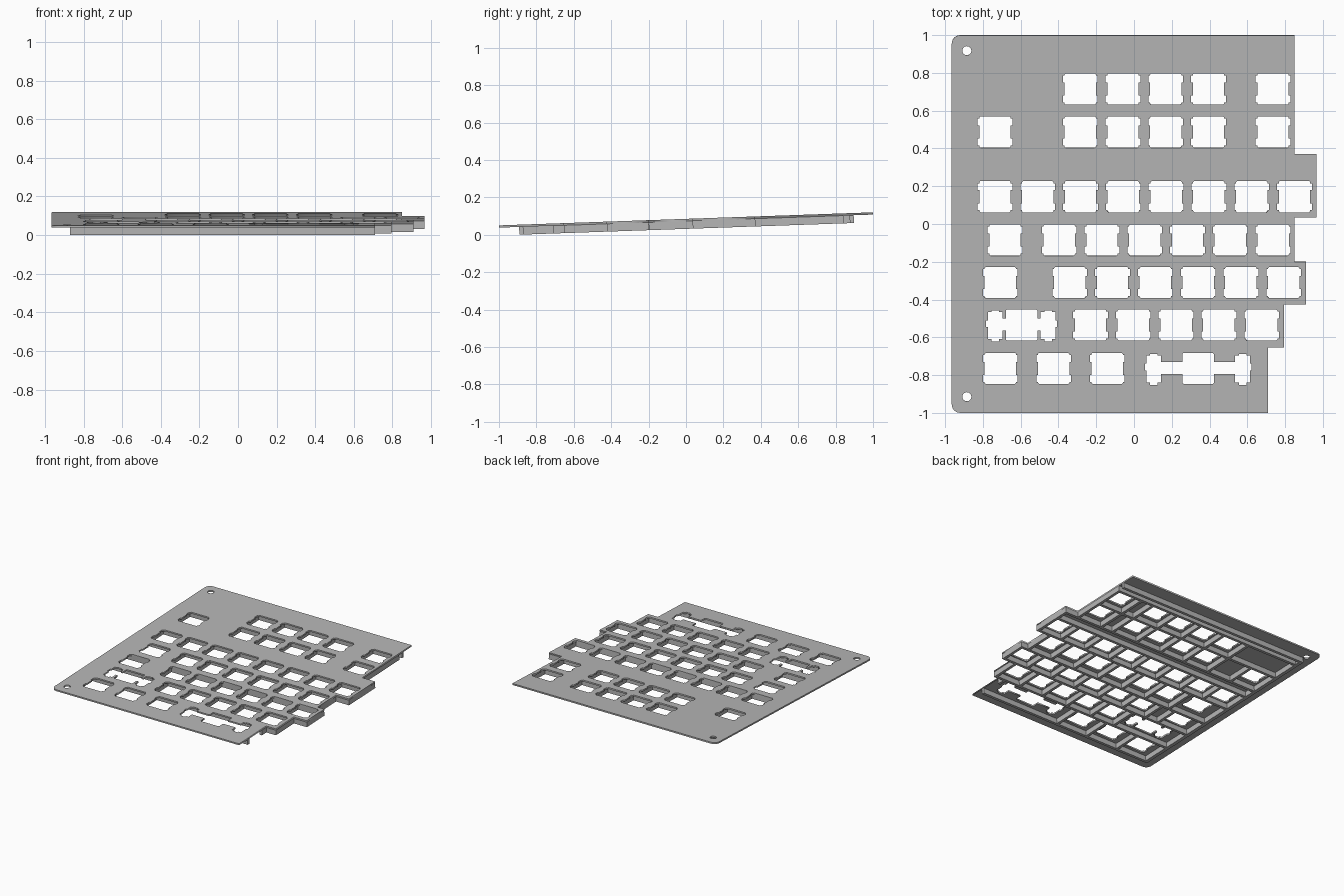
import bpy, bmesh, math
from mathutils import Matrix

U = 0.2265            # key pitch
T = 0.006             # half plate thickness
RIB = 0.022           # rib width
DEPTH = 0.0475        # rib reach below plate middle
TILT = Matrix.Translation((0, 0, 0.079)) @ Matrix.Rotation(math.radians(2), 4, 'X')

cube = bpy.data.objects.get("Cube")
if cube:
    bpy.data.objects.remove(cube, do_unlink=True)

grey = bpy.data.materials.new("plate grey")
grey.use_nodes = True
grey.diffuse_color = (0.47, 0.47, 0.47, 1)
grey.node_tree.nodes["Principled BSDF"].inputs["Base Color"].default_value = (0.47, 0.47, 0.47, 1)


def run(start, count):
    return [(start + i * U, 1) for i in range(count)]


# Key rows: key centre y, rib span in y, right edge, keys (x, width in pitches)
rows = [
    (0.715, 0.60, 0.83, 0.85, run(-0.285, 4) + [(0.736, 1)]),
    (0.487, 0.37, 0.60, 0.85, [(-0.736, 1)] + run(-0.285, 4) + [(0.736, 1)]),
    (0.145, 0.04, 0.26, 0.965, run(-0.736, 8)),
    (-0.085, -0.20, 0.04, 0.85, [(-0.683, 1.5)] + run(-0.396, 6)),
    (-0.31, -0.42, -0.21, 0.91, [(-0.708, 1.25)] + run(-0.34, 6)),
    (-0.535, -0.65, -0.42, 0.795, [(-0.595, 2.25)] + run(-0.23, 5)),
    (-0.765, -0.88, -0.65, 0.71, [(-0.708, 1.25), (-0.425, 1.25), (-0.142, 1.25), (0.34, 3)]),
]


def arc(cx, cy, r, a0, a1, n):
    return [(cx + r * math.cos(math.radians(a0 + (a1 - a0) * i / n)),
             cy + r * math.sin(math.radians(a0 + (a1 - a0) * i / n))) for i in range(n + 1)]


def mirrored(half):
    """Close a right-hand outline, listed top to bottom, with its mirror image."""
    return half + [(-x, y) for x, y in reversed(half)]


def key_hole():
    h, n = 0.083, 0.092
    upper = [(h - 0.006, h), (h, h - 0.006), (h, 0.071), (n, 0.071), (n, 0.035), (h, 0.035)]
    return mirrored(upper + [(x, -y) for x, y in reversed(upper)])


def wide_hole(d):
    """Key opening joined by a channel to a stabiliser pocket on each side."""
    h, a, b = 0.083, d - 0.039, d + 0.039
    return mirrored([
        (h - 0.006, h), (h, h - 0.006), (h, 0.035), (a, 0.035), (a, 0.068),
        (d - 0.02, 0.068), (d - 0.02, 0.076), (d + 0.02, 0.076), (d + 0.02, 0.068),
        (b, 0.068), (b, 0.025), (b + 0.009, 0.025), (b + 0.009, -0.01), (b, -0.01),
        (b, -0.075), (d + 0.02, -0.075), (d + 0.02, -0.088), (d - 0.02, -0.088),
        (d - 0.02, -0.075), (a, -0.075), (a, -0.03), (h, -0.03), (h, -h + 0.006),
        (h - 0.006, -h)])


# Plate: stepped outline with every opening as an inner loop
outline = [(0.71, -1), (0.71, -0.655), (0.795, -0.655), (0.795, -0.425), (0.91, -0.425),
           (0.91, -0.2), (0.85, -0.2), (0.85, 0.034), (0.965, 0.034), (0.965, 0.37),
           (0.85, 0.37), (0.85, 1)]
outline += arc(-0.92, 0.955, 0.045, 90, 180, 8) + arc(-0.92, -0.955, 0.045, 180, 270, 8)
loops = [outline] + [arc(-0.885, y, 0.024, 0, 345, 23) for y in (0.918, -0.915)]
for y, _, _, _, keys in rows:
    for x, w in keys:
        shape = wide_hole(0.235 if w == 3 else 0.14) if w > 2 else key_hole()
        loops.append([(x + px, y + py) for px, py in shape])

curve = bpy.data.curves.new("switch_plate", 'CURVE')
curve.dimensions = '2D'
curve.fill_mode = 'BOTH'
curve.extrude = T
for loop in loops:
    spline = curve.splines.new('POLY')
    spline.points.add(len(loop) - 1)
    for point, (x, y) in zip(spline.points, loop):
        point.co = (x, y, 0, 1)
    spline.use_cyclic_u = True
curve.materials.append(grey)
plate = bpy.data.objects.new("switch_plate", curve)
bpy.context.collection.objects.link(plate)
plate.matrix_world = TILT
bpy.context.view_layer.objects.active = plate
plate.select_set(True)
bpy.ops.object.convert(target='MESH')


def ribs(name, boxes):
    """One object made of upright bars given as (x0, x1, y0, y1)."""
    bm = bmesh.new()
    top, bottom = -T + 0.002, -DEPTH
    for x0, x1, y0, y1 in boxes:
        m = Matrix.Translation(((x0 + x1) / 2, (y0 + y1) / 2, (top + bottom) / 2))
        bmesh.ops.create_cube(bm, size=1, matrix=m @ Matrix.Diagonal((x1 - x0, y1 - y0, top - bottom, 1)))
    mesh = bpy.data.meshes.new(name)
    bm.to_mesh(mesh)
    bm.free()
    mesh.materials.append(grey)
    obj = bpy.data.objects.new(name, mesh)
    bpy.context.collection.objects.link(obj)
    obj.matrix_world = TILT


# Ribs running across, between the rows: centre y and right end
rails = [(-0.882, 0.71), (-0.643, 0.795), (-0.413, 0.91), (-0.212, 0.91), (0.046, 0.965),
         (0.26, 0.965), (0.359, 0.965), (0.60, 0.85), (0.83, 0.85), (0.886, 0.85)]
ribs("cross_ribs", [(-0.87, end, y - RIB / 2, y + RIB / 2) for y, end in rails])

# Ribs between neighbouring keys
dividers = []
for y, y0, y1, right, keys in rows:
    edges = {round(x + s * w * U / 2, 2) for x, w in keys for s in (-1, 1)}
    dividers += [(x - RIB / 2, x + RIB / 2, y0, y1) for x in edges if -0.8 < x < right - 0.04]
ribs("key_dividers", dividers)

# Outer walls on both sides
walls = [(-0.87, -0.842, -0.893, 0.897), (0.965 - RIB, 0.965, 0.035, 0.37)]
for y, y0, y1, right, _ in rows:
    start = -0.71 if right == 0.71 else y0
    walls.append((right - RIB, right, start, y1))
ribs("side_walls", walls)
